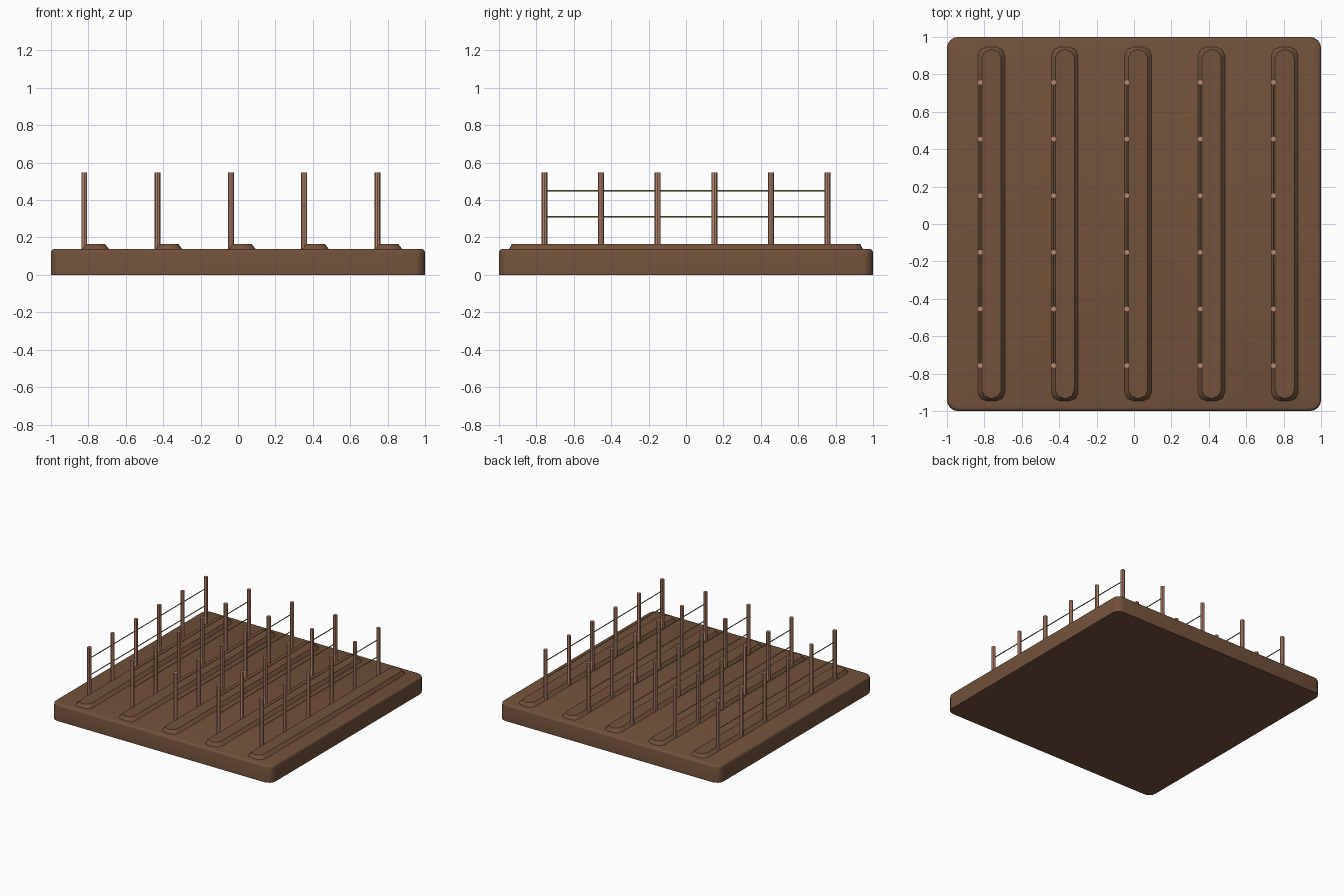
import bpy, bmesh
from math import pi

cube = bpy.data.objects.get("Cube")
if cube:
    bpy.data.objects.remove(cube, do_unlink=True)


def material(name, rgb):
    mat = bpy.data.materials.new(name)
    mat.use_nodes = True
    color = (*rgb, 1)
    mat.diffuse_color = color
    mat.node_tree.nodes["Principled BSDF"].inputs["Base Color"].default_value = color
    return mat


soil = material("brown soil", (0.17, 0.083, 0.043))
wood = material("post wood", (0.50, 0.25, 0.16))
metal = material("wire olive", (0.33, 0.25, 0.09))


def finish(name, bm, mat, angle=0.7):
    mesh = bpy.data.meshes.new(name)
    bm.to_mesh(mesh)
    bm.free()
    obj = bpy.data.objects.new(name, mesh)
    bpy.context.collection.objects.link(obj)
    mesh.materials.append(mat)
    bpy.ops.object.select_all(action="DESELECT")
    obj.select_set(True)
    bpy.context.view_layer.objects.active = obj
    bpy.ops.object.shade_smooth_by_angle(angle=angle)
    return obj


def box(size, center):
    bm = bmesh.new()
    bmesh.ops.create_cube(bm, size=1)
    bmesh.ops.scale(bm, vec=size, verts=bm.verts)
    bmesh.ops.translate(bm, vec=center, verts=bm.verts)
    return bm


def round_corners(bm, width, segments):
    edges = [e for e in bm.edges if abs(e.verts[0].co.z - e.verts[1].co.z) > 0.001]
    bmesh.ops.bevel(bm, geom=edges, offset=width, segments=segments,
                    profile=0.5, affect="EDGES")


def round_top(bm, width, segments):
    top = max(v.co.z for v in bm.verts)
    edges = [e for e in bm.edges if all(v.co.z > top - 0.0001 for v in e.verts)]
    bmesh.ops.bevel(bm, geom=edges, offset=width, segments=segments,
                    profile=0.5, affect="EDGES")


def rod(name, radius, length, center, sides, mat, along_y=False):
    bm = bmesh.new()
    bmesh.ops.create_cone(bm, cap_ends=True, segments=sides,
                          radius1=radius, radius2=radius, depth=length)
    obj = finish(name, bm, mat)
    obj.location = center
    if along_y:
        obj.rotation_euler.x = pi / 2
    return obj


# Ground slab with rounded corners and a softened top rim
bm = box((2, 2, 0.138), (0, 0, 0.069))
round_corners(bm, 0.06, 4)
round_top(bm, 0.018, 3)
finish("ground_slab", bm, soil)

for row in range(5):
    x = -0.822 + row * 0.392

    # Low planting ridge with sloping sides
    bm = box((0.156, 1.9, 0.035), (x + 0.06, 0, 0.1475))
    round_corners(bm, 0.045, 2)
    top = max(v.co.z for v in bm.verts)
    for v in bm.verts:
        if v.co.z > top - 0.0001:
            v.co.x += 0.027 * (-1 if v.co.x > x + 0.06 else 1)
            v.co.y += 0.018 * (-1 if v.co.y > 0 else 1)
    finish(f"ridge_{row + 1}", bm, soil)

    # Trellis posts
    for i in range(6):
        y = -0.757 + i * 0.3028
        rod(f"post_{row + 1}_{i + 1}", 0.016, 0.41, (x, y, 0.342), 8, wood)

    # Two wires strung between the end posts
    for label, z in (("lower", 0.312), ("upper", 0.451)):
        rod(f"{label}_wire_{row + 1}", 0.004, 1.514, (x, 0, z), 6, metal, True)
